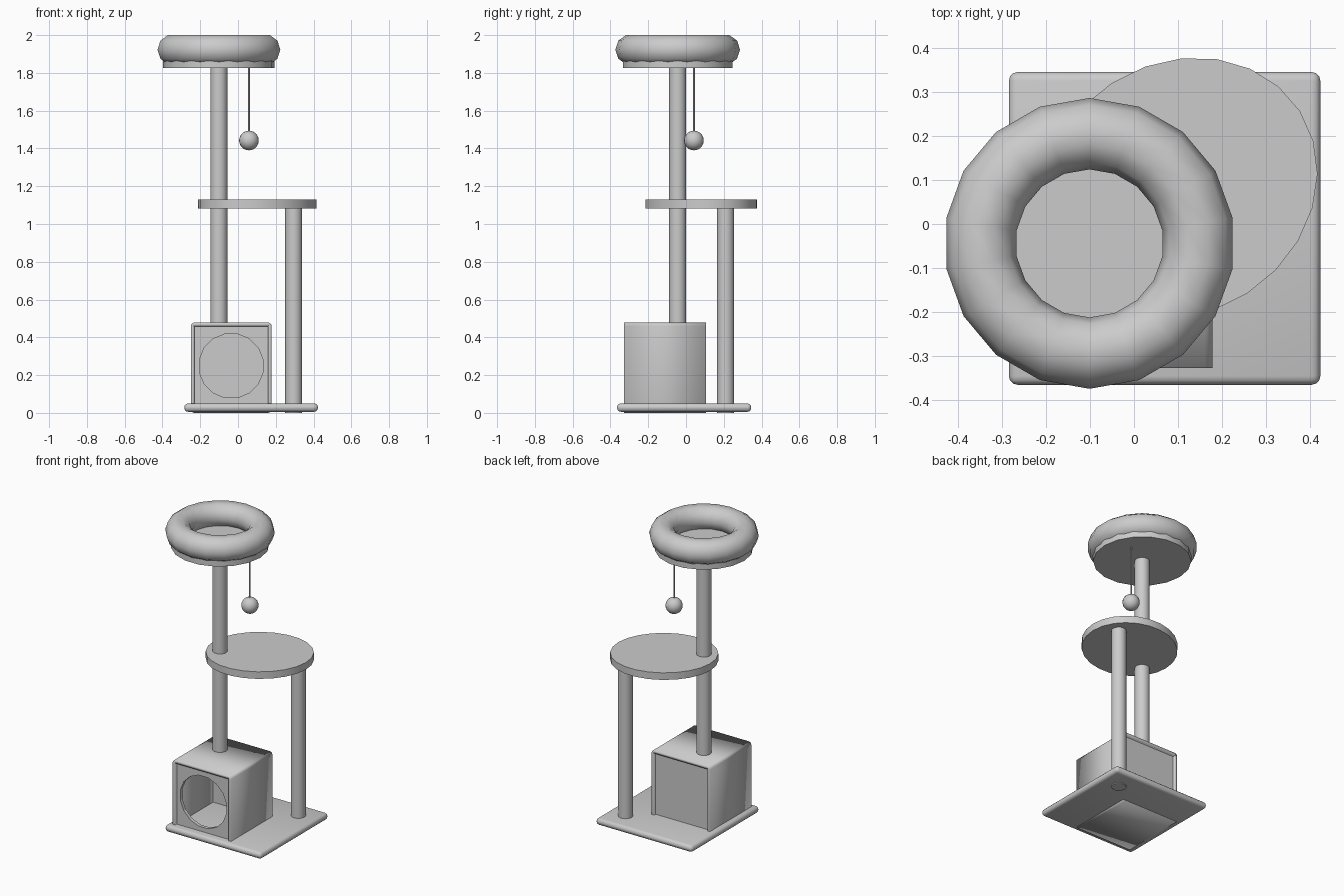
import bpy, bmesh, math
from mathutils import Matrix, Vector

if "Cube" in bpy.data.objects:
    bpy.data.objects.remove(bpy.data.objects["Cube"])


def finish(name, bm, angle=40):
    """Turn a bmesh into a named object, smooth with sharp edges kept."""
    bmesh.ops.recalc_face_normals(bm, faces=bm.faces)
    me = bpy.data.meshes.new(name)
    bm.to_mesh(me)
    bm.free()
    ob = bpy.data.objects.new(name, me)
    bpy.context.collection.objects.link(ob)
    bpy.ops.object.select_all(action='DESELECT')
    ob.select_set(True)
    bpy.context.view_layer.objects.active = ob
    bpy.ops.object.shade_smooth_by_angle(angle=math.radians(angle))
    return ob


def box_bm(lo, hi):
    lo, hi = Vector(lo), Vector(hi)
    bm = bmesh.new()
    bmesh.ops.create_cube(bm, size=1, matrix=Matrix.Translation((lo + hi) / 2)
                          @ Matrix.Diagonal((*(hi - lo), 1)))
    return bm


def cylinder(name, x, y, z0, z1, rx, ry=None, n=24, turn=0):
    bm = bmesh.new()
    mat = (Matrix.Translation((x, y, (z0 + z1) / 2)) @ Matrix.Rotation(turn, 4, 'Z')
           @ Matrix.Diagonal((rx, ry or rx, z1 - z0, 1)))
    # start the ring on local +x
    mat = mat @ Matrix.Rotation(math.pi / 2, 4, 'Z')if ry is None and n % 4 else mat
    ring = [[bm.verts.new(mat @ Vector((math.cos(2 * math.pi * i / n + off),
                                        math.sin(2 * math.pi * i / n + off), z)))
             for i in range(n)] for z in (-.5, .5)
            for off in ([-math.pi / 2] if ry is None and n % 4 else [0])]
    bm.faces.new(ring[0][::-1])
    bm.faces.new(ring[1])
    for i in range(n):
        j = (i + 1) % n
        bm.faces.new((ring[0][i], ring[0][j], ring[1][j], ring[1][i]))
    return finish(name, bm, 30)


# Base board with rounded edges
bm = box_bm((-.284, -.365, .006), (.423, .345, .05))
bmesh.ops.bevel(bm, geom=bm.edges[:], offset=.02, segments=3, profile=.5, affect='EDGES')
finish("base", bm, 60)

# House shell: a square tube open at front and back
X0, X1, Y0, Y1, Z1 = -.25, .178, -.327, .106, .478
bm = box_bm((X0, Y0, 0), (X1, Y1, Z1))
along = [e for e in bm.edges if abs(e.verts[0].co.y - e.verts[1].co.y) > .1]
bmesh.ops.bevel(bm, geom=along, offset=.018, segments=3, profile=.5, affect='EDGES')
ends = [f for f in bm.faces if abs(f.normal.y) > .9]
bmesh.ops.delete(bm, geom=ends, context='FACES')
shell = finish("house_shell", bm, 40)
mod = shell.modifiers.new("thickness", 'SOLIDIFY')
mod.thickness, mod.offset = .02, -1

# House back panel, slightly recessed
finish("house_back", box_bm((X0 + .01, Y1 - .037, .01), (X1 - .01, Y1 - .015, Z1 - .01)))

# House front panel with a round doorway
bm = bmesh.new()
yf = Y0 + .015
rect = [(X0 + .01, .01), (X1 - .01, .01), (X1 - .01, Z1 - .01), (X0 + .01, Z1 - .01)]
door = [(-.036 + .172 * math.cos(math.tau * (i + .5) / 16),
         .249 + .172 * math.sin(math.tau * (i + .5) / 16)) for i in range(16)]
edges = []
for loop in (rect, door):
    vs = [bm.verts.new((x, yf, z)) for x, z in loop]
    edges += [bm.edges.new((vs[i - 1], vs[i])) for i in range(len(vs))]
bmesh.ops.triangle_fill(bm, edges=edges, use_beauty=True)
ext = bmesh.ops.extrude_face_region(bm, geom=bm.faces[:], use_keep_orig=True)
bmesh.ops.translate(bm, vec=(0, .022, 0),
                    verts=[v for v in ext["geom"] if isinstance(v, bmesh.types.BMVert)])
finish("house_front", bm, 20)

# Posts and the oval shelf that spans between them
P1, P2 = Vector((-.101, -.044)), Vector((.295, .21))
mid, d = (P1 + P2) / 2, P2 - P1
cylinder("tall_post", *P1, .462, 1.84, .045)
cylinder("short_post", *P2, 0, 1.1, .045)
cylinder("oval_shelf", mid.x + .006, mid.y - .002, 1.083, 1.13, .325, .284, 24, math.atan2(d.y, d.x))

# Top bed: board and padded ring
cylinder("bed_board", *P1, 1.825, 1.87, .295, n=18)
bm = bmesh.new()
N, M, R, r = 18, 10, .249, .081
grid = []
for i in range(N):
    a = math.pi / 2 + math.tau * i / N
    grid.append([])
    for j in range(M):
        b = math.tau * j / M
        q = R + r * math.cos(b)
        grid[-1].append(bm.verts.new((P1.x + q * math.cos(a), P1.y + q * math.sin(a),
                                      1.923 + r * math.sin(b))))
for i in range(N):
    for j in range(M):
        bm.faces.new((grid[i - 1][j - 1], grid[i][j - 1], grid[i][j], grid[i - 1][j]))
finish("bed_ring", bm, 80)

# Hanging toy
cylinder("toy_string", .058, .042, 1.48, 1.84, .005, n=8)
bm = bmesh.new()
bmesh.ops.create_uvsphere(bm, u_segments=20, v_segments=12, radius=.052,
                          matrix=Matrix.Translation((.058, .042, 1.442)))
finish("toy_ball", bm, 80)
